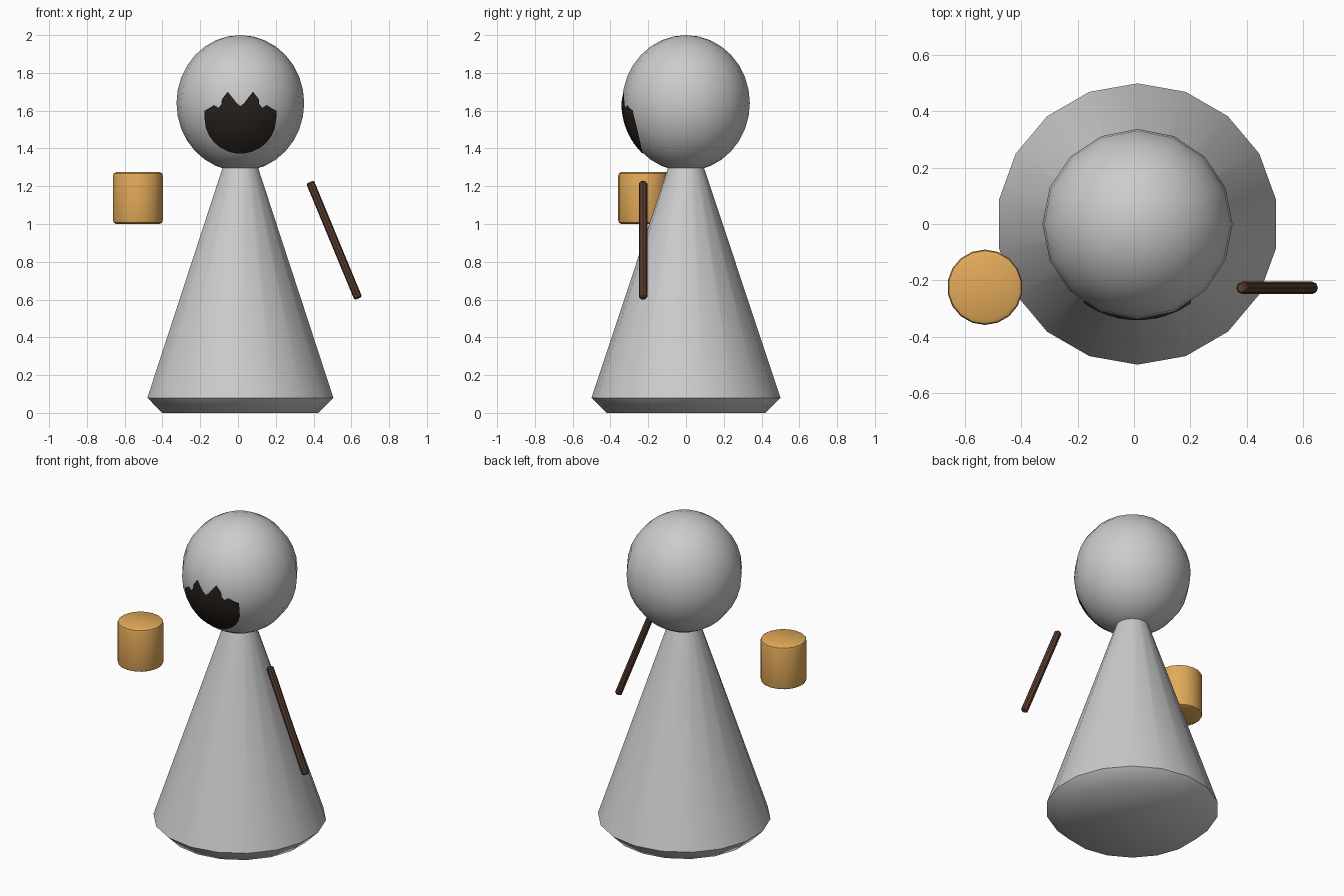
import bpy, bmesh, math
from mathutils import Matrix

if "Cube" in bpy.data.objects:
    bpy.data.objects.remove(bpy.data.objects["Cube"])

CX = 0.0125  # body axis


def material(name, rgb):
    m = bpy.data.materials.new(name)
    m.diffuse_color = (*rgb, 1)
    m.use_nodes = True
    m.node_tree.nodes["Principled BSDF"].inputs["Base Color"].default_value = m.diffuse_color
    return m


def finish(name, bm, mat=None, angle=60, recalc=True):
    if recalc:
        bmesh.ops.recalc_face_normals(bm, faces=bm.faces)
    me = bpy.data.meshes.new(name)
    bm.to_mesh(me)
    bm.free()
    ob = bpy.data.objects.new(name, me)
    bpy.context.collection.objects.link(ob)
    if mat:
        me.materials.append(mat)
    bpy.ops.object.select_all(action='DESELECT')
    ob.select_set(True)
    bpy.context.view_layer.objects.active = ob
    bpy.ops.object.shade_smooth_by_angle(angle=math.radians(angle))
    return ob


def lathe(name, profile, sides, loc, mat=None, angle=60, rot=None):
    """Closed turned solid from (radius, z) points."""
    bm = bmesh.new()
    rings = []
    for r, z in profile:
        rings.append([bm.verts.new((r * math.cos(a), r * math.sin(a), z))
                      for a in (math.pi / 2 + 2 * math.pi * i / sides for i in range(sides))])
    for lo, hi in zip(rings, rings[1:]):
        for i in range(sides):
            j = (i + 1) % sides
            bm.faces.new((lo[i], lo[j], hi[j], hi[i]))
    bm.faces.new(rings[0][::-1])
    bm.faces.new(rings[-1])
    if rot:
        bm.transform(rot)
    ob = finish(name, bm, mat, angle)
    ob.location = loc
    return ob


gold = material("gold", (0.76, 0.40, 0.10))
wood = material("dark_wood", (0.10, 0.045, 0.026))
black = material("black_hair", (0.02, 0.015, 0.011))

# conical body with chamfered base, running up into the head
lathe("body", [(0.42, 0), (0.5, 0.08), (0.098, 1.29), (0.06, 1.40)], 18, (CX, 0, 0))

# slightly tall round head
HEAD_Z, HR, HH = 1.64, 0.338, 0.36
bm = bmesh.new()
bmesh.ops.create_uvsphere(bm, u_segments=16, v_segments=16, radius=1)
bm.transform(Matrix.Diagonal((HR, HR, HH, 1)))
finish("head", bm).location = (CX, 0, HEAD_Z)

# beard patch with a jagged upper edge, laid over the head surface
half = [(0, 1.625), (0.02, 1.64), (0.035, 1.66), (0.067, 1.70), (0.098, 1.66),
        (0.10, 1.635), (0.115, 1.615), (0.14, 1.63), (0.165, 1.613), (0.182, 1.604), (0.19, 1.60)]
top_edge = [(-x, z) for x, z in half[:0:-1]] + half
bm = bmesh.new()
ROWS = 10
columns = []
for x, zt in top_edge:
    zb = 1.56 - 0.187 * math.sqrt(max(0, 1 - (x / 0.19) ** 2))
    col = []
    for k in range(ROWS + 1):
        z = zb + (zt - zb) * k / ROWS
        y = -HR * math.sqrt(1 - (x / HR) ** 2 - ((z - HEAD_Z) / HH) ** 2) - 0.004
        col.append(bm.verts.new((x, y, z)))
    columns.append(col)
for a, b in zip(columns, columns[1:]):
    for k in range(ROWS):
        bm.faces.new((a[k], b[k], b[k + 1], a[k + 1]))
finish("beard", bm, black, recalc=False).location = (CX, 0, 0)

# floating drum-shaped mug
lathe("mug", [(0.117, 0), (0.13, 0.007), (0.134, 0.02), (0.134, 0.255), (0.13, 0.268), (0.117, 0.275)],
      18, (-0.53, -0.225, 1.0), gold, 40)

# tilted stick
L = 0.668
lathe("stick", [(0.015, -L / 2), (0.022, -L / 2 + 0.008), (0.022, L / 2 - 0.008), (0.015, L / 2)],
      8, (0.509, -0.227, 0.914), wood, 30, Matrix.Rotation(math.radians(-22.5), 4, 'Y'))
